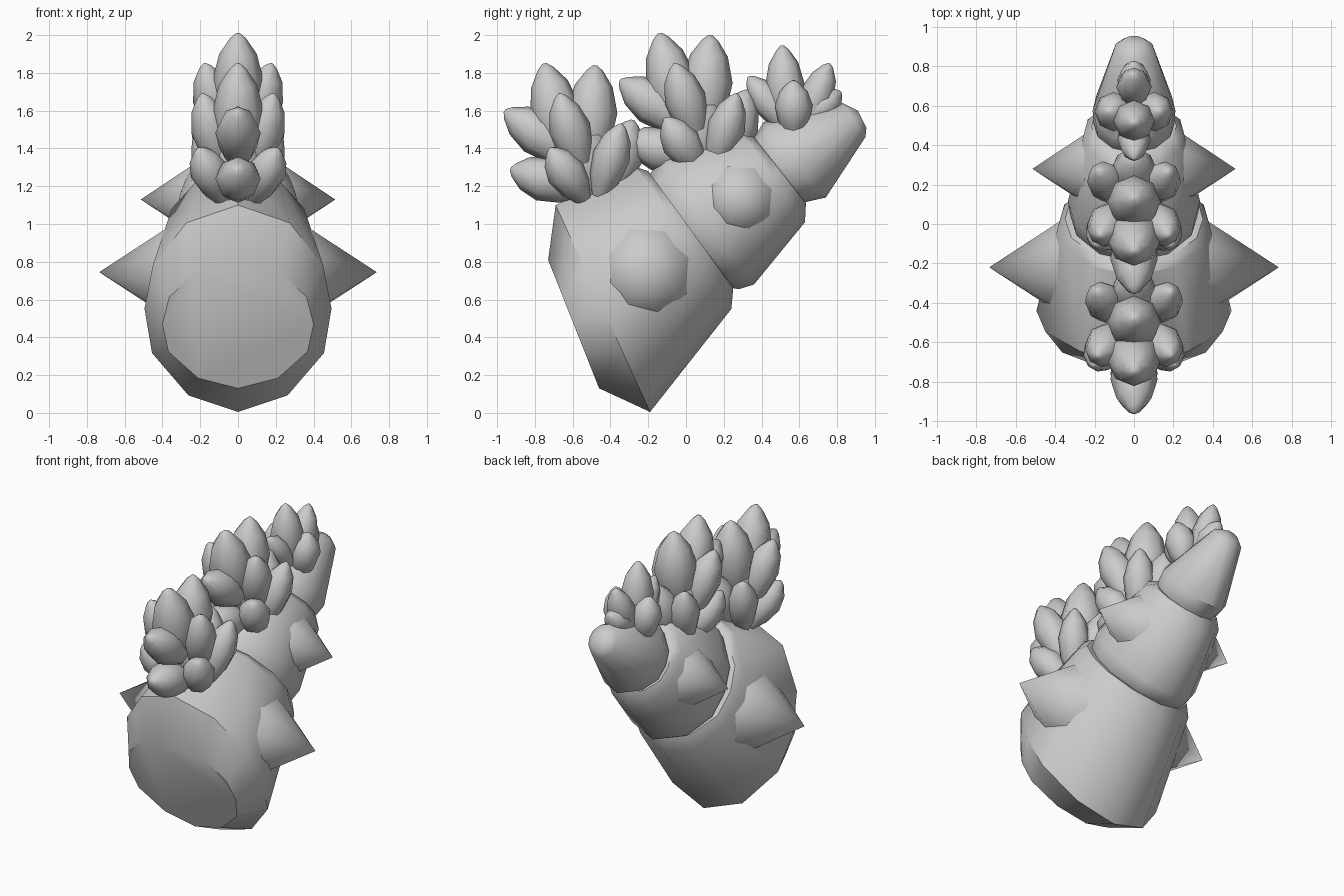
import bpy, bmesh, math
from mathutils import Vector

if "Cube" in bpy.data.objects:
    bpy.data.objects.remove(bpy.data.objects["Cube"])


def finish(name, bm, angle=40):
    bmesh.ops.recalc_face_normals(bm, faces=bm.faces)
    me = bpy.data.meshes.new(name)
    bm.to_mesh(me)
    bm.free()
    ob = bpy.data.objects.new(name, me)
    bpy.context.collection.objects.link(ob)
    bpy.ops.object.select_all(action='DESELECT')
    ob.select_set(True)
    bpy.context.view_layer.objects.active = ob
    bpy.ops.object.shade_smooth_by_angle(angle=math.radians(angle))
    return ob


def skin(bm, rings):
    loops = [[bm.verts.new(p) for p in r] for r in rings]
    n = len(loops[0])
    for a, b in zip(loops, loops[1:]):
        for i in range(n):
            j = (i + 1) % n
            bm.faces.new((a[i], a[j], b[j], b[i]))
    bm.faces.new(loops[0])
    bm.faces.new(loops[-1])


# Body cross-section, half of it, as (side, up) from bottom to top
HALF = [(0, -1), (.53, -.84), (.92, -.43), (1, 0), (.91, .42), (.55, .83), (0, 1)]
SECTION = HALF + [(-x, u) for x, u in HALF[-2:0:-1]]


def segment(name, stations):
    # station: top y, top z, bottom y, bottom z, half width
    bm = bmesh.new()
    rings = []
    for ty, tz, by, bz, w in stations:
        c = Vector((0, (ty + by) / 2, (tz + bz) / 2))
        up = Vector((0, (ty - by) / 2, (tz - bz) / 2))
        rings.append([c + up * u + Vector((w * x, 0, 0)) for x, u in SECTION])
    skin(bm, rings)
    return finish(name, bm)


# Three body segments, each tucked into the one before
segment("body_lower", [(-.73, .81, -.46, .13, .40), (-.69, 1.10, -.19, .005, .495),
                       (-.26, 1.30, .24, .55, .385), (-.20, 1.28, .25, .66, .35)])
segment("body_middle", [(-.20, 1.25, .25, .66, .31), (-.18, 1.28, .28, .655, .325),
                        (-.13, 1.36, .36, .68, .335), (.28, 1.50, .63, 1.01, .255),
                        (.36, 1.46, .635, 1.11, .215)])
segment("body_tip", [(.35, 1.44, .62, 1.11, .19), (.37, 1.47, .65, 1.12, .205),
                     (.41, 1.54, .74, 1.14, .21), (.83, 1.64, .95, 1.46, .10),
                     (.91, 1.60, .955, 1.51, .05)])


# Side spikes: eight-sided cones pointing outwards
def spike(name, side, y, z, base, tip, r):
    bm = bmesh.new()
    ring = [bm.verts.new((side * base, y + r * math.cos(a), z + r * math.sin(a)))
            for a in (math.pi / 4 * (i + .4) for i in range(8))]
    apex = bm.verts.new((side * tip, y, z))
    for i in range(8):
        bm.faces.new((ring[i], ring[(i + 1) % 8], apex))
    bm.faces.new(ring)
    finish(name, bm, 50)


for s, label in ((1, "right"), (-1, "left")):
    spike("large_spike_" + label, s, -.22, .745, .37, .735, .25)
    spike("small_spike_" + label, s, .28, 1.13, .25, .515, .185)


# Flower clusters made of egg-shaped petals
PROFILE = [(0, .4), (.25, .82), (.55, 1), (.8, .74), (.95, .32), (1, .08)]


def petal(bm, base, tip, r):
    base, tip = Vector(base), Vector(tip)
    axis = tip - base
    u = axis.cross(Vector((1, 0, 0))).normalized()
    v = axis.cross(u).normalized()
    skin(bm, [[base + axis * t + (u * math.cos(a) + v * math.sin(a)) * r * k
               for a in (math.tau * i / 8 for i in range(8))] for t, k in PROFILE])


def flower(name, petals, dy=0, dz=0, width=1):
    bm = bmesh.new()
    for x, by, bz, tx, ty, tz, r in petals:
        for s in ((1, -1) if tx else (1,)):
            petal(bm, (s * x * width, by + dy, bz + dz),
                  (s * tx * width, ty + dy, tz + dz), r)
    finish(name, bm, 50)


# petal: base x y z, tip x y z, radius
BIG = [(0, -.62, 1.30, 0, -.75, 1.85, .135),
       (0, -.52, 1.30, 0, -.48, 1.84, .135),
       (0, -.58, 1.34, 0, -.96, 1.60, .12),
       (0, -.55, 1.18, 0, -.93, 1.29, .12),
       (0, -.42, 1.15, 0, -.28, 1.55, .12),
       (.08, -.54, 1.13, .21, -.72, 1.40, .105),
       (.10, -.46, 1.15, .19, -.34, 1.53, .10),
       (.08, -.55, 1.28, .19, -.67, 1.69, .11),
       (0, -.53, 1.10, 0, -.56, 1.62, .16)]
SMALL = [(0, .54, 1.48, 0, .51, 1.945, .105),
         (0, .55, 1.50, 0, .33, 1.78, .085),
         (0, .62, 1.50, 0, .76, 1.85, .09),
         (0, .62, 1.54, 0, .82, 1.70, .085),
         (.07, .57, 1.47, .13, .57, 1.76, .10)]
flower("flower_front", BIG)
flower("flower_middle", BIG, .61, .16, .93)
flower("flower_back", SMALL)
